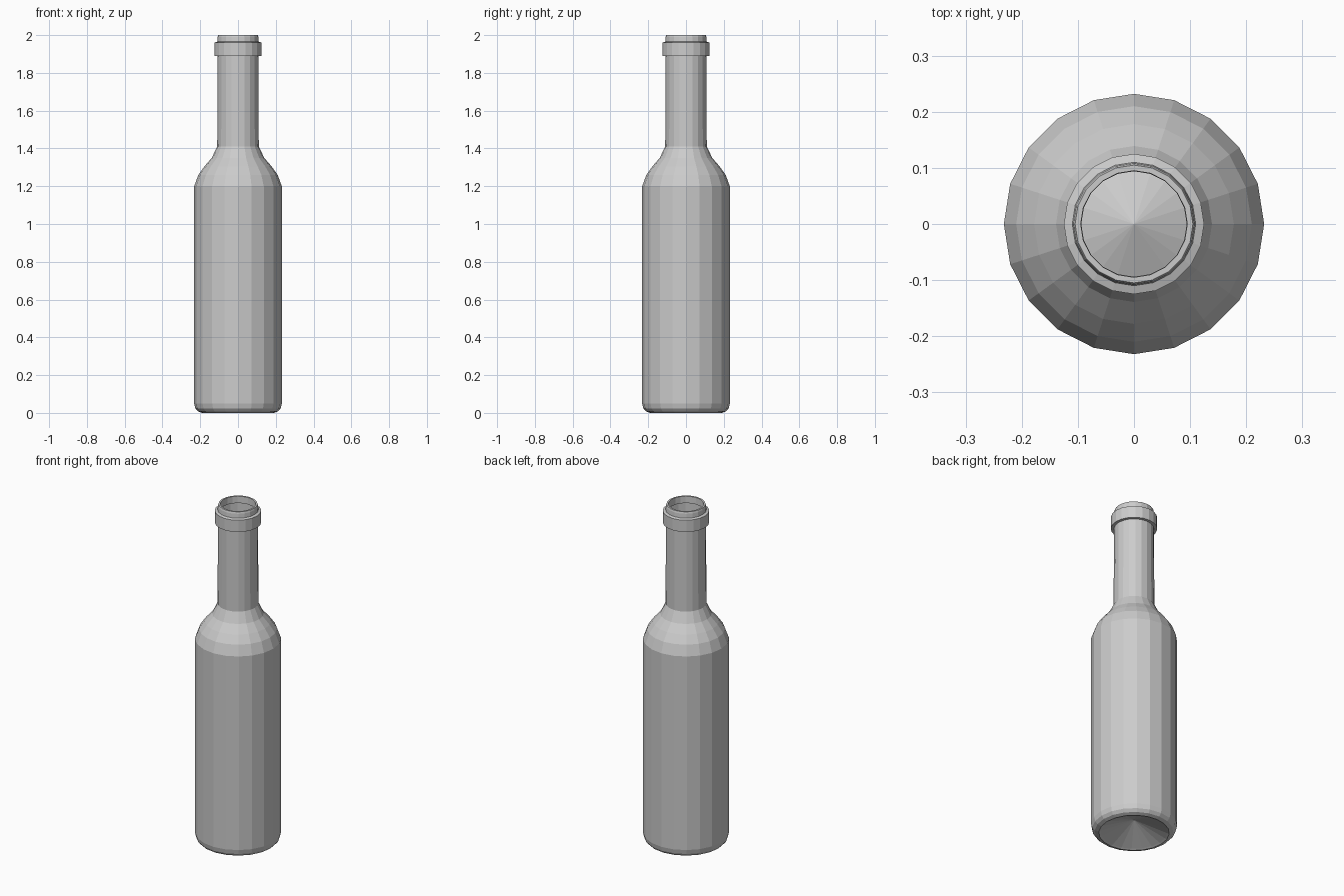
import bpy, bmesh, math

if "Cube" in bpy.data.objects:
    bpy.data.objects.remove(bpy.data.objects["Cube"])

SIDES = 20


def lathe(name, profile):
    """Revolve (radius, z) points around z; radius 0 becomes a single apex."""
    bm = bmesh.new()
    rings = []
    for r, z in profile:
        if r == 0:
            rings.append([bm.verts.new((0, 0, z))] * SIDES)
        else:
            rings.append([bm.verts.new((r * math.cos(2 * math.pi * i / SIDES),
                                        r * math.sin(2 * math.pi * i / SIDES), z))
                          for i in range(SIDES)])
    for a, b in zip(rings, rings[1:]):
        for i in range(SIDES):
            j = (i + 1) % SIDES
            bm.faces.new(list(dict.fromkeys((a[i], a[j], b[j], b[i]))))
    mesh = bpy.data.meshes.new(name)
    bm.to_mesh(mesh)
    bm.free()
    obj = bpy.data.objects.new(name, mesh)
    bpy.context.collection.objects.link(obj)
    return obj


# Bottle: raised conical base, rounded heel, body, shoulder, neck, collar, lip
lathe("bottle", [
    (0, 0.08), (0.18, 0.005), (0.19, 0.0),          # base
    (0.212, 0.008), (0.226, 0.024), (0.232, 0.05),  # heel
    (0.232, 1.2),                                   # body
    (0.21, 1.26), (0.178, 1.305), (0.139, 1.35), (0.11, 1.41),  # shoulder
    (0.108, 1.89),                                  # neck
    (0.125, 1.89), (0.125, 1.96), (0.11, 1.965),    # collar
    (0.108, 1.99), (0.105, 2.0), (0.095, 2.0), (0.094, 1.96),   # lip
])
